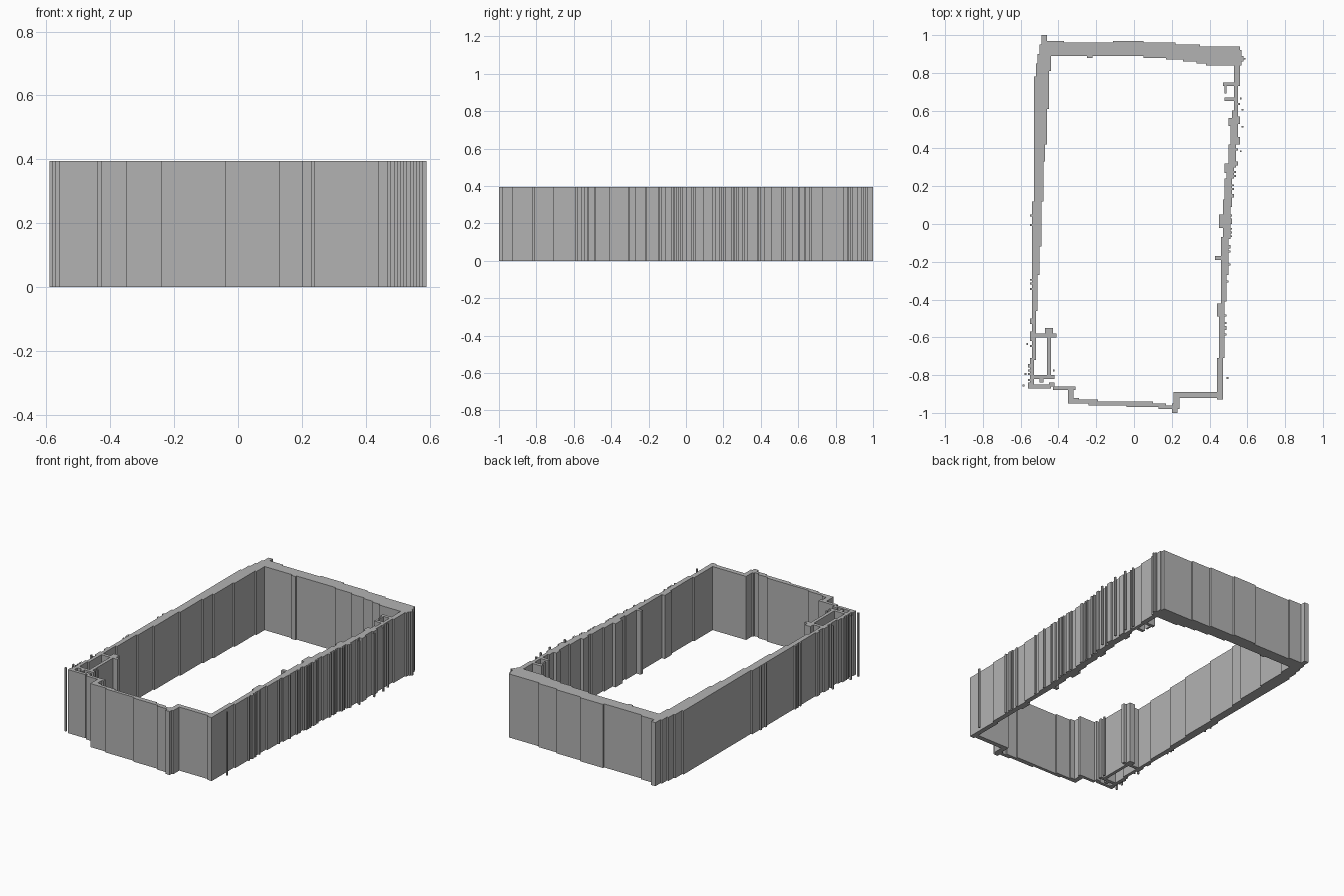
import bpy
import bmesh
import random

# Remove the default cube only
default_cube = bpy.data.objects.get("Cube")
if default_cube:
    bpy.data.objects.remove(default_cube, do_unlink=True)

CELL = 0.01       # size of one plan cell
HEIGHT = 0.395    # wall height
random.seed(7)
plan = set()      # occupied plan cells, as (column, row)


def block(x0, y0, x1, y1):
    """Fill a rectangle of the plan."""
    plan.update((x, y) for x in range(x0, x1) for y in range(y0, y1))


def wall(stations, along_y):
    """Fill a tapering wall through (distance, low side, high side) stations."""
    for (t0, low0, high0), (t1, low1, high1) in zip(stations, stations[1:]):
        for t in range(t0, t1):
            f = (t - t0) / (t1 - t0)
            low = round(low0 + f * (low1 - low0))
            high = round(high0 + f * (high1 - high0))
            for s in range(low, high):
                plan.add((s, t) if along_y else (t, s))


def roughen(start, end, outward, chance):
    """Add small ragged ticks to the outside of a long side wall."""
    for y in range(start, end):
        if random.random() < chance:
            side = [x for x, row in plan if row == y and x * outward > 0]
            if side:
                edge = max(side, key=lambda x: x * outward)
                plan.add((edge + outward, y))


# Right-hand long wall, thick at the back and thin at the front
wall([(-86, -55, -53), (-58, -54, -52), (-35, -54, -51), (-5, -54, -49),
      (28, -53, -48), (46, -53, -46), (75, -53, -45), (87, -51, -44),
      (97, -49, -46)], True)
block(-49, 96, -46, 100)
block(-48, 89, -37, 97)

# Back wall
wall([(-38, 89, 96), (-22, 89, 96), (-2, 89, 97), (12, 88, 96),
      (30, 86, 95), (40, 84, 94), (56, 84, 94)], False)
block(-25, 88, -22, 90)
block(54, 84, 57, 92)
block(56, 86, 58, 89)

# Left-hand long wall
wall([(-93, 44, 47), (-50, 45, 48), (-34, 46, 49), (-20, 46, 50),
      (5, 47, 51), (20, 48, 52), (33, 50, 54), (50, 51, 55),
      (62, 53, 55), (84, 53, 56)], True)
for y0, y1, x in ((-49, -42, 44), (-19, -17, 43), (-2, 5, 45), (27, 32, 48),
                  (52, 56, 50), (37, 40, 50)):
    block(x, y0, x + 4, y1)

# Small alcove inside the back left corner
block(48, 65, 54, 67)
block(47, 73, 54, 75)
block(48, 69, 49, 74)

# Front wall with its stepped bay
wall([(-35, -95, -92), (-14, -96, -94), (5, -97, -94), (21, -98, -96)], False)
block(-43, -88, -31, -86)
block(-35, -95, -32, -86)
block(20, -100, 23, -95)
block(21, -98, 24, -89)
block(23, -92, 46, -89)

# Closet in the front right corner
block(-55, -60, -41, -58)
block(-47, -58, -43, -55)
block(-46, -81, -44, -58)
block(-54, -82, -42, -80)
block(-56, -87, -44, -85)
block(-50, -84, -48, -81)
block(-45, -86, -42, -84)

# Ragged edges and loose fragments
roughen(-86, -20, -1, 0.22)
roughen(-5, 6, -1, 0.3)
roughen(-60, 0, 1, 0.15)
roughen(0, 65, 1, 0.35)
for x, y in ((-59, -86), (-57, -64), (-58, -80), (57, 60), (56, 38),
             (57, 51), (56, 66), (49, -82), (-43, -78), (58, 87)):
    plan.add((x, y))

# Raise the plan into walls, with sides only where a cell has no neighbour
bm = bmesh.new()


def face(corners):
    bm.faces.new([bm.verts.new((x * CELL, y * CELL, z)) for x, y, z in corners])


for x, y in sorted(plan):
    ring = [(x, y), (x + 1, y), (x + 1, y + 1), (x, y + 1)]
    face([(a, b, HEIGHT) for a, b in ring])
    face([(a, b, 0) for a, b in reversed(ring)])
    for i, (dx, dy) in enumerate(((0, -1), (1, 0), (0, 1), (-1, 0))):
        if (x + dx, y + dy) not in plan:
            p, q = ring[i], ring[(i + 1) % 4]
            face([(*p, 0), (*q, 0), (*q, HEIGHT), (*p, HEIGHT)])
bmesh.ops.remove_doubles(bm, verts=bm.verts[:], dist=CELL / 10)

mesh = bpy.data.meshes.new("perimeter_walls")
bm.to_mesh(mesh)
bm.free()
walls = bpy.data.objects.new("perimeter_walls", mesh)
bpy.context.scene.collection.objects.link(walls)

# Plain grey material
grey = bpy.data.materials.new("plain_grey")
grey.use_nodes = True
colour = (0.45, 0.45, 0.45, 1)
grey.diffuse_color = colour
grey.node_tree.nodes["Principled BSDF"].inputs["Base Color"].default_value = colour
mesh.materials.append(grey)
